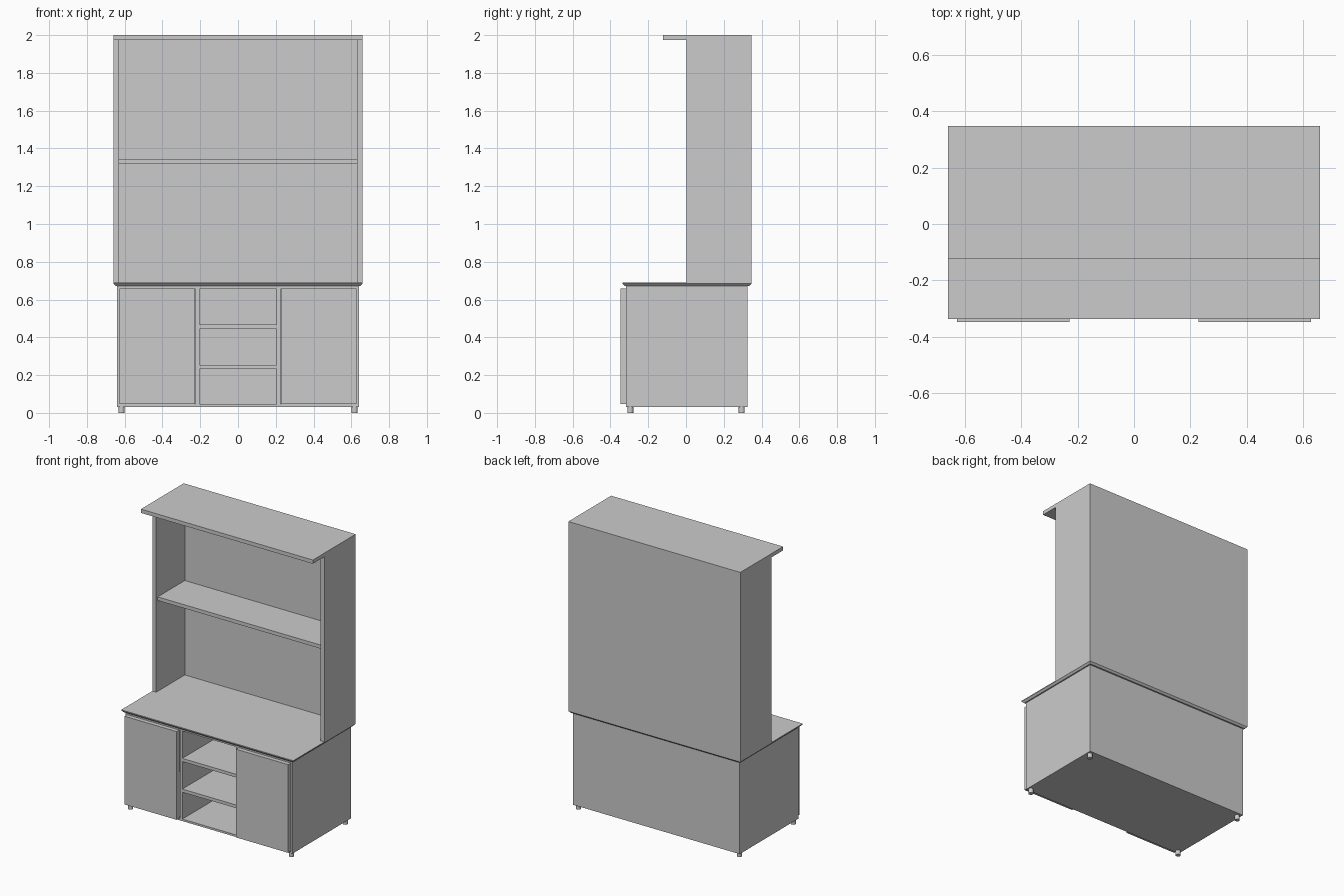
import bpy, bmesh

if "Cube" in bpy.data.objects:
    bpy.data.objects.remove(bpy.data.objects["Cube"])


def box(name, x, y, z):
    """Axis-aligned board given (min, max) on each axis."""
    bm = bmesh.new()
    bmesh.ops.create_cube(bm, size=1)
    for v in bm.verts:
        for i, (lo, hi) in enumerate((x, y, z)):
            v.co[i] = hi if v.co[i] > 0 else lo
    me = bpy.data.meshes.new(name)
    bm.to_mesh(me)
    bm.free()
    ob = bpy.data.objects.new(name, me)
    bpy.context.collection.objects.link(ob)
    return ob


def pair(name, x, y, z):
    """Same board on the left and right."""
    box(name + "_right", x, y, z)
    box(name + "_left", (-x[1], -x[0]), y, z)


FRONT, BACK = -0.317, 0.325   # base cabinet depth
HBACK = 0.347                 # hutch back plane

# Base cabinet carcass
box("base_bottom", (-0.64, 0.64), (FRONT, BACK), (0.032, 0.046))
box("base_top", (-0.64, 0.64), (FRONT, BACK), (0.657, 0.672))
pair("base_side", (0.625, 0.64), (FRONT, BACK), (0.046, 0.657))
pair("base_divider", (0.205, 0.225), (FRONT, BACK - 0.02), (0.046, 0.657))
box("base_back", (-0.625, 0.625), (BACK - 0.02, BACK), (0.046, 0.657))

# Open shelves between the doors
for i, z in enumerate((0.232, 0.445)):
    box(f"base_shelf_{i + 1}", (-0.205, 0.205), (FRONT, BACK - 0.02), (z, z + 0.022))

# Overlay doors
pair("door", (0.228, 0.628), (-0.347, FRONT - 0.001), (0.046, 0.658))

# Countertop with the underside edge bevelled inward
top = box("countertop", (-0.66, 0.66), (-0.337, HBACK), (0.672, 0.690))
bm = bmesh.new()
bm.from_mesh(top.data)
low = [e for e in bm.edges if all(v.co.z < 0.68 for v in e.verts)]
bmesh.ops.bevel(bm, geom=low, offset=0.012, segments=1, affect='EDGES')
bm.to_mesh(top.data)
bm.free()

# Hutch
pair("hutch_side", (0.63, 0.66), (0.003, HBACK), (0.690, 1.974))
box("hutch_back", (-0.63, 0.63), (0.317, HBACK), (0.690, 1.974))
box("hutch_shelf", (-0.63, 0.63), (0.02, 0.317), (1.32, 1.345))
box("hutch_top", (-0.66, 0.66), (-0.122, HBACK), (1.974, 2.0))

# Round feet
for sx in (-1, 1):
    for sy in (-1, 1):
        bpy.ops.mesh.primitive_cylinder_add(vertices=24, radius=0.016, depth=0.032,
                                            location=(sx * 0.617, sy * 0.295, 0.016))
        foot = bpy.context.object
        foot.name = f"foot_{'right' if sx > 0 else 'left'}_{'back' if sy > 0 else 'front'}"
        bpy.ops.object.shade_smooth_by_angle()
